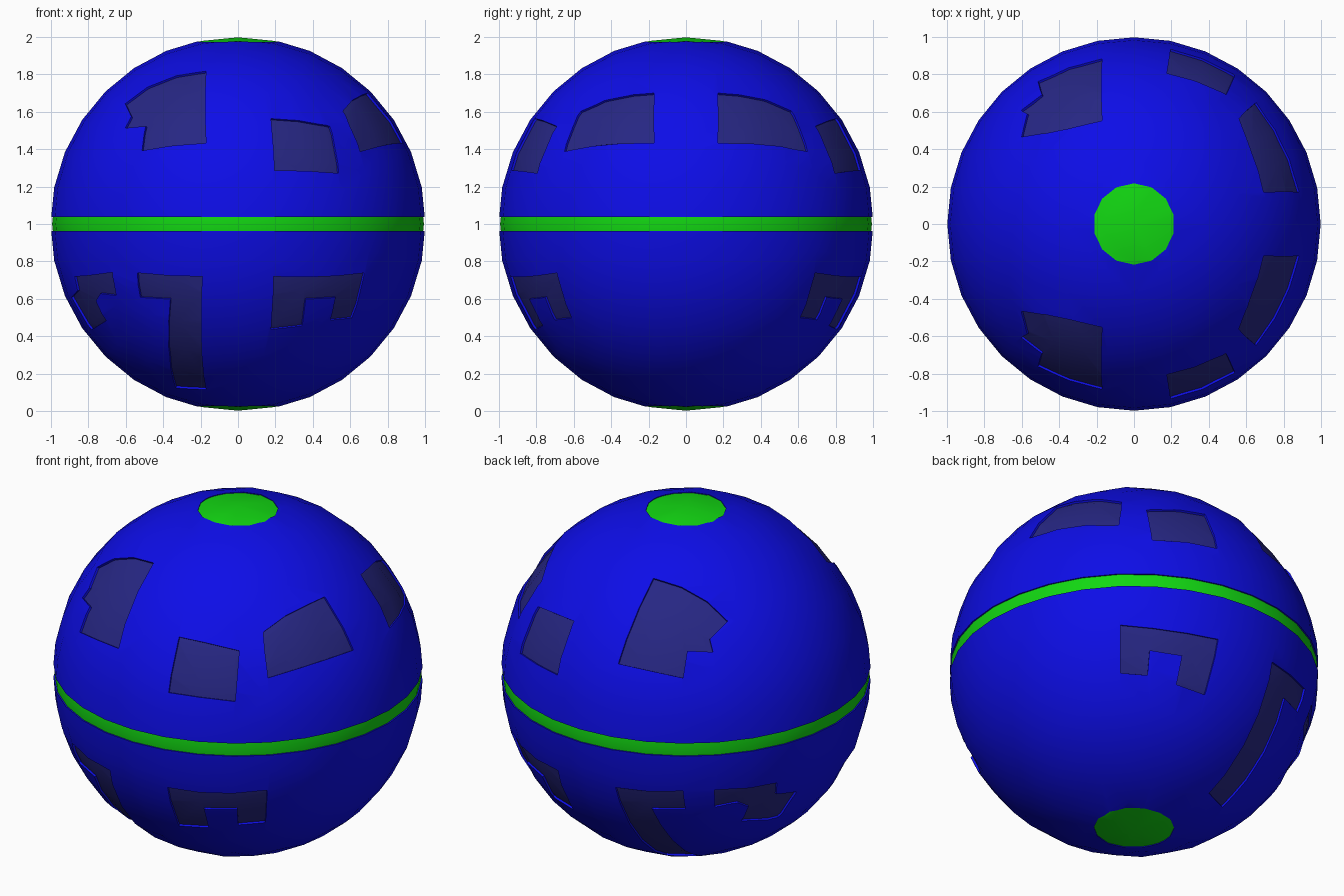
import bpy, bmesh, math
from mathutils import Vector, Matrix

if "Cube" in bpy.data.objects:
    bpy.data.objects.remove(bpy.data.objects["Cube"])

CENTRE = Vector((0, 0, 1))


def material(name, rgb):
    m = bpy.data.materials.new(name)
    m.diffuse_color = (*rgb, 1)
    m.use_nodes = True
    m.node_tree.nodes["Principled BSDF"].inputs["Base Color"].default_value = m.diffuse_color
    return m


BLUE = material("blue", (0.004, 0.004, 0.8))
GREEN = material("green", (0.006, 0.68, 0.006))
DARK = material("dark_panel", (0.02, 0.02, 0.23))


def make_object(name, bm, mat=None):
    bmesh.ops.recalc_face_normals(bm, faces=bm.faces)
    me = bpy.data.meshes.new(name)
    bm.to_mesh(me)
    bm.free()
    ob = bpy.data.objects.new(name, me)
    ob.location = CENTRE
    bpy.context.collection.objects.link(ob)
    if mat:
        me.materials.append(mat)
    return ob


def ball(name, radius, mat):
    # cube subdivided 8 x 8 per side and rounded: 32 segments on each main circle
    bm = bmesh.new()
    bmesh.ops.create_cube(bm, size=2)
    bmesh.ops.subdivide_edges(bm, edges=bm.edges[:], cuts=7, use_grid_fill=True)
    for v in bm.verts:
        v.co = Vector([math.tan(c * math.pi / 4) for c in v.co]).normalized() * radius
    return make_object(name, bm, mat)


def add_cone(bm, directions):
    # solid wedge from the ball centre outwards through a surface outline
    rings = [[bm.verts.new(d * r) for d in directions] for r in (0.8, 1.2)]
    n = len(directions)
    caps = [bm.faces.new(ring) for ring in rings]
    for i in range(n):
        j = (i + 1) % n
        bm.faces.new((rings[0][i], rings[0][j], rings[1][j], rings[1][i]))
    bmesh.ops.triangulate(bm, faces=caps)


def add_disc(bm, radius, sides, z, height):
    bmesh.ops.create_cone(bm, cap_ends=True, segments=sides, radius1=radius, radius2=radius,
                          depth=height, matrix=Matrix.Translation((0, 0, z)))


def cut(ob, cutter, operation):
    mod = ob.modifiers.new("cut", "BOOLEAN")
    mod.object = cutter
    mod.operation = operation
    mod.solver = "EXACT"
    bpy.ops.object.select_all(action="DESELECT")
    ob.select_set(True)
    bpy.context.view_layer.objects.active = ob
    bpy.ops.object.modifier_apply(modifier=mod.name)


# Panel outlines as seen from the front (x, z)
front_panels = [
    [(-.17, 1.81), (-.17, 1.43), (-.51, 1.39), (-.49, 1.52), (-.60, 1.51),
     (-.565, 1.57), (-.60, 1.64), (-.47, 1.73), (-.33, 1.785)],
    [(.175, 1.56), (.49, 1.52), (.535, 1.27), (.195, 1.285)],
    [(-.535, .74), (-.19, .72), (-.17, .12), (-.33, .13), (-.36, .60), (-.52, .61)],
    [(.19, .72), (.67, .74), (.605, .50), (.49, .49), (.52, .61), (.36, .60),
     (.34, .46), (.175, .44)],
    [(-.87, .72), (-.668, .743), (-.647, .62), (-.733, .63), (-.757, .59),
     (-.70, .487), (-.78, .437), (-.885, .61), (-.85, .645)],
]
# Panel outline as seen from the right (y, z)
side_panel = [(-.17, 1.695), (-.17, 1.43), (-.645, 1.385), (-.60, 1.52), (-.56, 1.60), (-.42, 1.66)]


def depth(a, z):
    return math.sqrt(max(0.0, 0.985 - a * a - (z - 1) ** 2))


outlines = [[Vector((x, -depth(x, z), z - 1)).normalized() for x, z in p] for p in front_panels]
outlines.append([Vector((depth(y, z), y, z - 1)).normalized() for y, z in side_panel])

# Cutters: panels mirrored front to back, equator slab, pole discs
bm = bmesh.new()
for outline in outlines:
    add_cone(bm, outline)
    add_cone(bm, [Vector((d.x, -d.y, d.z)) for d in outline])
panel_cutter = make_object("panel_cutter", bm)

bm = bmesh.new()
add_disc(bm, 1.2, 32, 0, 0.076)
band_cutter = make_object("band_cutter", bm)

bm = bmesh.new()
for s in (1, -1):
    add_disc(bm, 0.217, 14, s, 0.4)
cap_cutter = make_object("cap_cutter", bm)

cutters = (panel_cutter, band_cutter, cap_cutter)

# Blue shell with recesses, and the recessed inlays
shell = ball("shell", 1.0, BLUE)
for c in cutters:
    cut(shell, c, "DIFFERENCE")

parts = [shell]
for name, radius, mat, cutter in (("panels", 0.988, DARK, panel_cutter),
                                  ("equator_band", 0.992, GREEN, band_cutter),
                                  ("pole_caps", 0.996, GREEN, cap_cutter)):
    inlay = ball(name, radius, mat)
    cut(inlay, cutter, "INTERSECT")
    parts.append(inlay)

for c in cutters:
    bpy.data.objects.remove(c, do_unlink=True)

bpy.ops.object.select_all(action="DESELECT")
for ob in parts:
    ob.select_set(True)
bpy.context.view_layer.objects.active = shell
bpy.ops.object.shade_smooth_by_angle(angle=math.radians(30))
